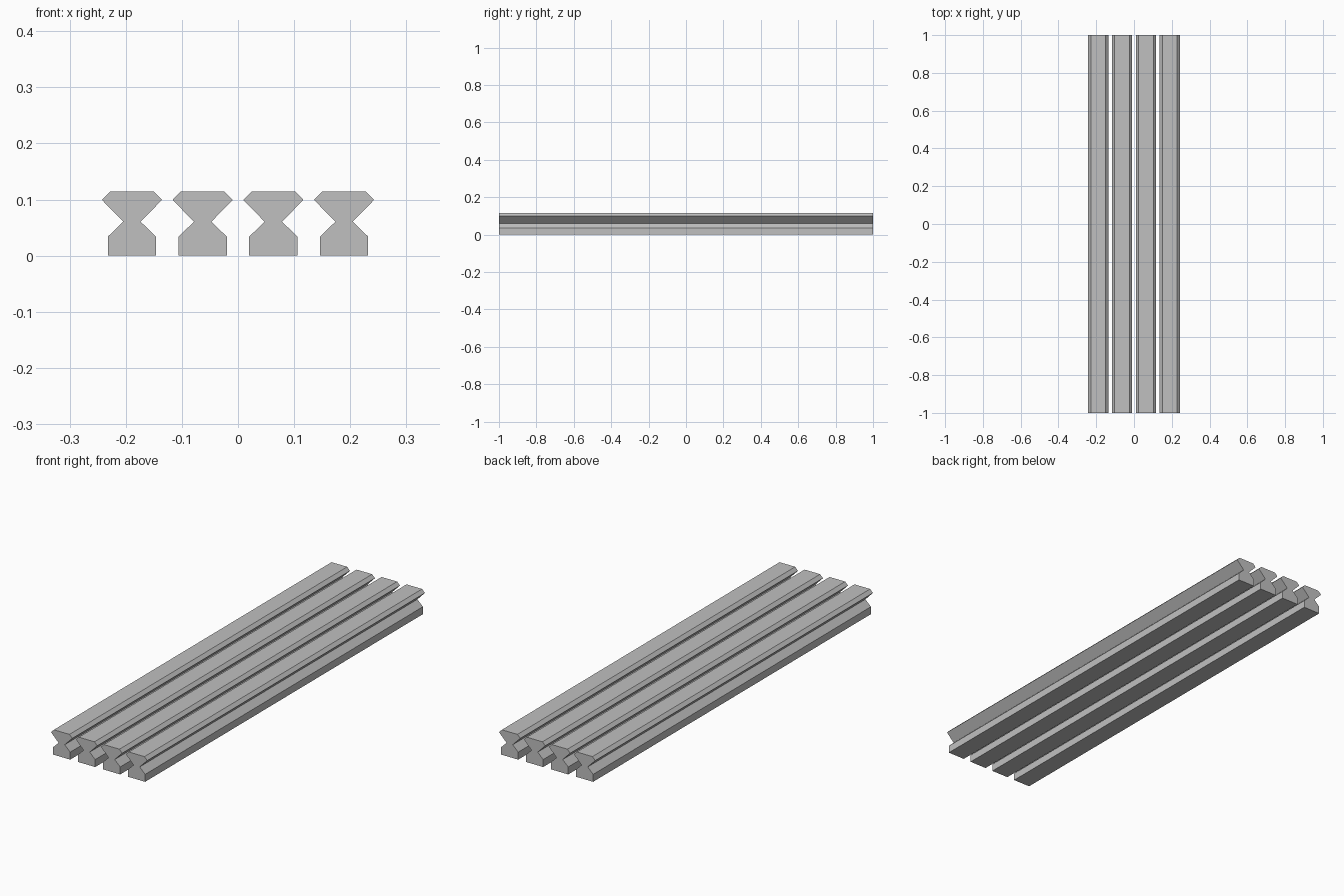
import bpy
import bmesh

if "Cube" in bpy.data.objects:
    bpy.data.objects.remove(bpy.data.objects["Cube"])

# One flat grey for all rails
grey = bpy.data.materials.new("light_grey")
grey.diffuse_color = (0.53, 0.53, 0.53, 1.0)
grey.use_nodes = True
grey.node_tree.nodes["Principled BSDF"].inputs["Base Color"].default_value = grey.diffuse_color

# Right half of the rail cross-section: (x, z) from bottom to top
HALF = [(0.043, 0.0), (0.043, 0.034), (0.0155, 0.0605),
        (0.0535, 0.0995), (0.0393, 0.114)]
PROFILE = HALF + [(-x, z) for x, z in reversed(HALF)]
SPACING = 0.126


def make_rail(name, cx):
    """Extrude the mirrored profile along the full length."""
    mesh = bpy.data.meshes.new(name)
    bm = bmesh.new()
    end = bm.faces.new([bm.verts.new((x, -1.0, z)) for x, z in PROFILE])
    ext = bmesh.ops.extrude_face_region(bm, geom=[end], use_keep_orig=True)
    moved = [v for v in ext["geom"] if isinstance(v, bmesh.types.BMVert)]
    bmesh.ops.translate(bm, verts=moved, vec=(0, 2.0, 0))
    bmesh.ops.recalc_face_normals(bm, faces=bm.faces[:])
    bm.to_mesh(mesh)
    bm.free()
    mesh.materials.append(grey)
    rail = bpy.data.objects.new(name, mesh)
    rail.location.x = cx
    bpy.context.collection.objects.link(rail)


# Four parallel rails
for i in range(4):
    make_rail(f"rail_{i + 1}", (i - 1.5) * SPACING)
